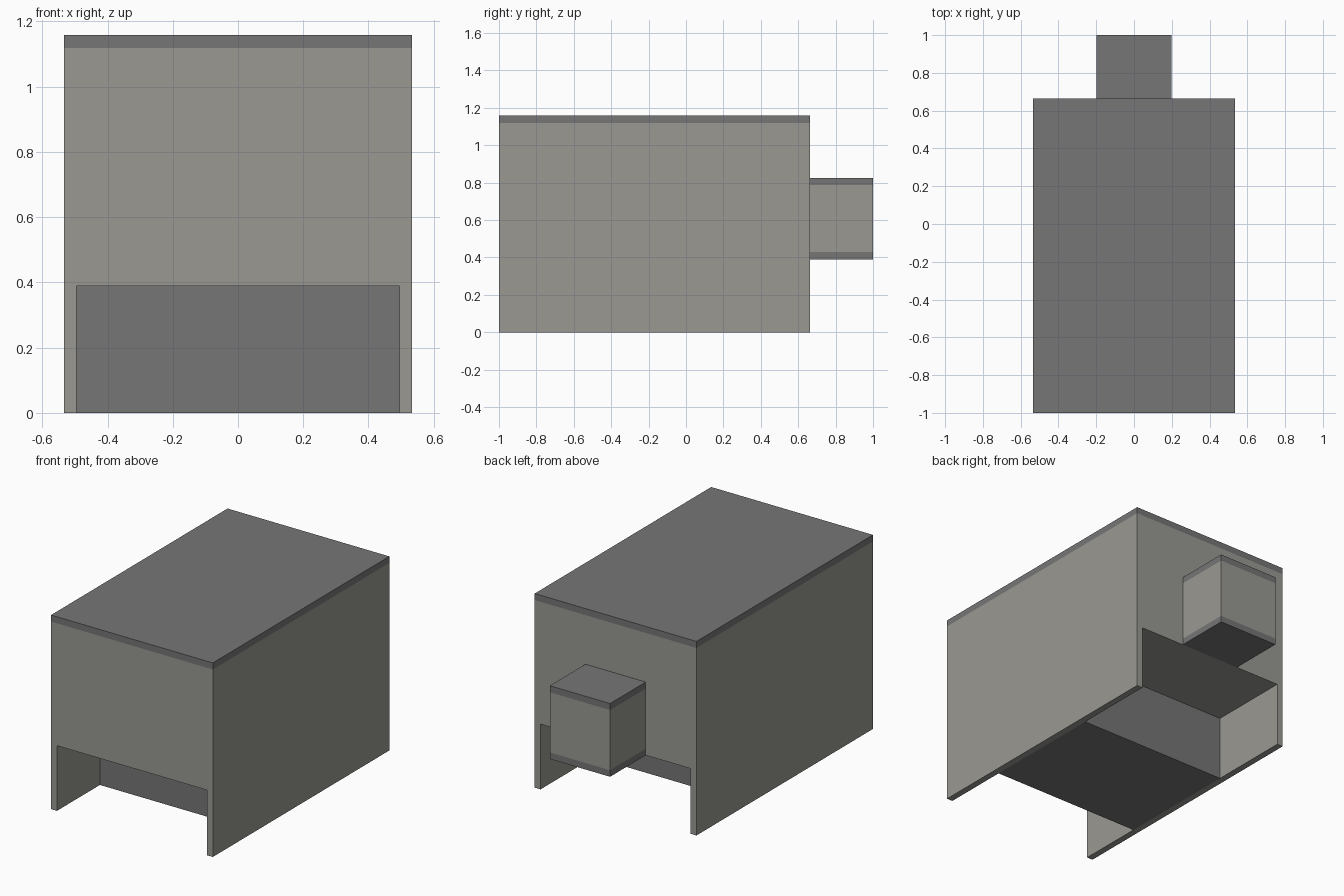
import bpy
import bmesh
from mathutils import Vector

if "Cube" in bpy.data.objects:
    bpy.data.objects.remove(bpy.data.objects["Cube"])


def material(name, rgb):
    m = bpy.data.materials.new(name)
    m.diffuse_color = (*rgb, 1)
    m.use_nodes = True
    m.node_tree.nodes["Principled BSDF"].inputs["Base Color"].default_value = m.diffuse_color
    return m


LIGHT = material("light_panel", (0.32, 0.315, 0.29))
DARK = material("dark_panel", (0.18, 0.18, 0.18))


def panel(name, x, y, z, mat):
    """Flat-faced box spanning the given x, y and z ranges."""
    lo, hi = Vector((x[0], y[0], z[0])), Vector((x[1], y[1], z[1]))
    bm = bmesh.new()
    bmesh.ops.create_cube(bm, size=1)
    for v in bm.verts:
        v.co = (lo + hi) / 2 + v.co * (hi - lo)
    mesh = bpy.data.meshes.new(name)
    bm.to_mesh(mesh)
    bm.free()
    mesh.materials.append(mat)
    obj = bpy.data.objects.new(name, mesh)
    bpy.context.collection.objects.link(obj)
    return obj


T = 0.039                      # panel thickness
W, IN = 0.534, 0.534 - T       # outer and inner half widths
FRONT, BACK = -1.0, 0.664      # ends of the main body
TOP, WELL = 1.158, 0.389       # body height and end opening height
PAN_F, PAN_B = -0.595, 0.163   # ends of the lowered floor
BOX_W, BOX_TOP = 0.199, 0.826  # rear box half width and top

inner = (-IN, IN)

# Roof and side walls
panel("roof", (-W, W), (FRONT, BACK), (TOP - T, TOP), DARK)
for name, s in (("left", -1), ("right", 1)):
    xs = sorted((s * IN, s * W))
    panel(name + "_wall", xs, (FRONT, BACK), (0, TOP - T), LIGHT)

# End walls, raised above the openings
panel("front_wall", inner, (FRONT, FRONT + T), (WELL, TOP - T), LIGHT)
panel("back_wall", inner, (BACK - T, BACK), (WELL, TOP - T), LIGHT)

# Ceilings over the recessed openings
panel("front_recess_ceiling", inner, (FRONT + T, PAN_F + T), (WELL, WELL + T), LIGHT)
panel("back_recess_ceiling", inner, (PAN_B - T, BACK - T), (WELL, WELL + T), LIGHT)

# Lowered floor and its end panels
panel("floor", inner, (PAN_F, PAN_B), (0, T), DARK)
panel("front_recess_wall", inner, (PAN_F, PAN_F + T), (T, WELL), DARK)
panel("back_recess_wall", inner, (PAN_B - T, PAN_B), (T, WELL), DARK)

# Rear box: base, lid and three walls
box_y, box_z = (BACK, 1.0), (WELL + T, BOX_TOP - T)
panel("rear_box_base", (-BOX_W, BOX_W), box_y, (WELL, WELL + T), DARK)
panel("rear_box_lid", (-BOX_W, BOX_W), box_y, (BOX_TOP - T, BOX_TOP), DARK)
panel("rear_box_back", (-BOX_W + T, BOX_W - T), (1.0 - T, 1.0), box_z, LIGHT)
for name, s in (("left", -1), ("right", 1)):
    xs = sorted((s * (BOX_W - T), s * BOX_W))
    panel("rear_box_" + name, xs, box_y, box_z, LIGHT)
